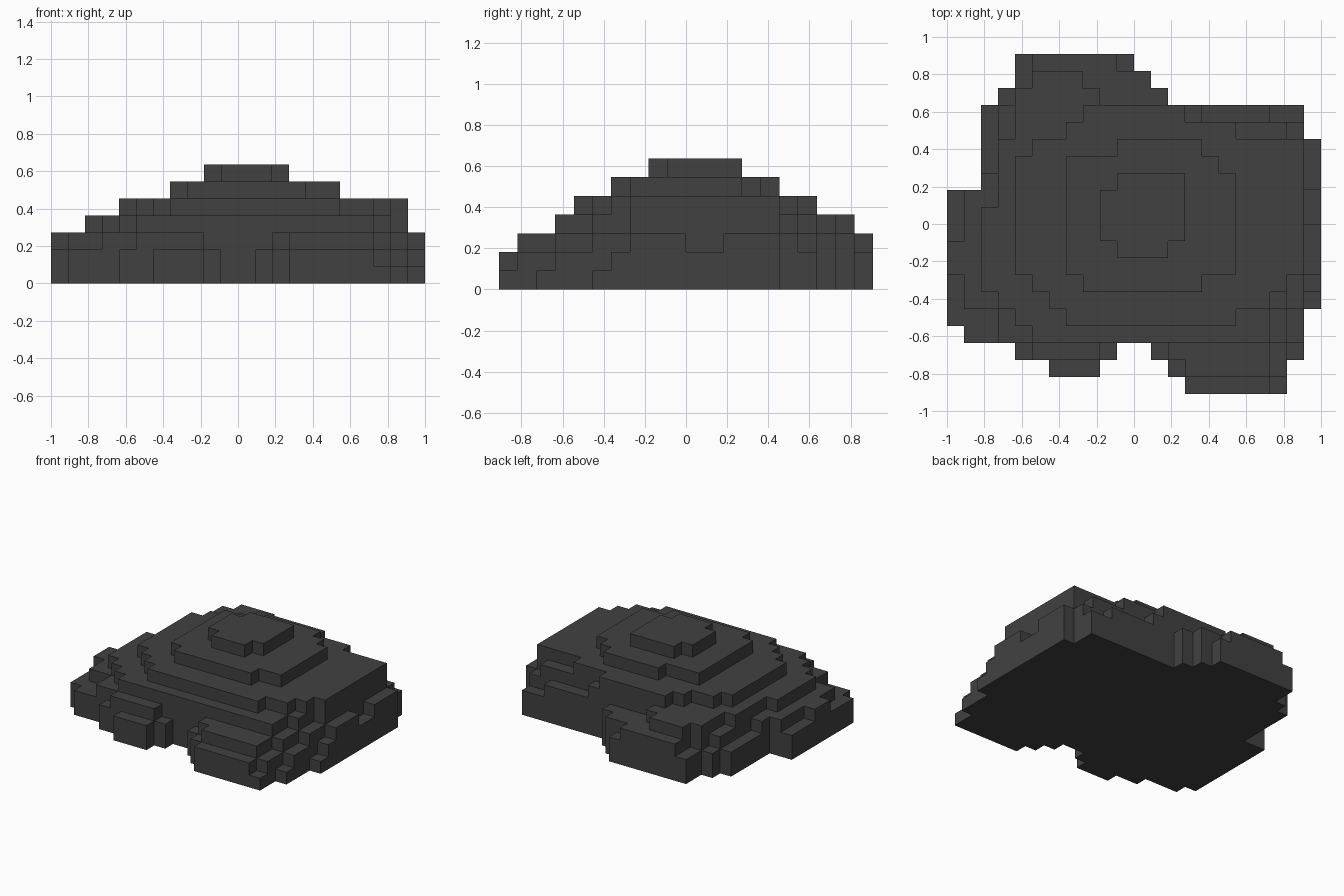
import bpy, bmesh

cube = bpy.data.objects.get("Cube")
if cube:
    bpy.data.objects.remove(cube, do_unlink=True)

UNIT = 1 / 11          # edge length of one block
cells = set()          # occupied blocks (x, y, z)


def layer(z, *bands):
    """Fill one block layer from bands (y0, y1, x0, x1)."""
    for y0, y1, x0, x1 in bands:
        cells.update((x, y, z) for x in range(x0, x1) for y in range(y0, y1))


# Base footprint
layer(0, (9, 10, -7, 0), (8, 9, -7, 1), (7, 8, -8, 2), (5, 7, -9, 10),
      (2, 5, -9, 11), (-5, 2, -11, 11), (-6, -5, -11, 10), (-7, -6, -10, 10),
      (-8, -7, -7, -1), (-8, -7, 1, 10), (-9, -8, -5, -2), (-9, -8, 2, 9),
      (-10, -9, 3, 9))
# Second layer
layer(1, (9, 10, -7, 0), (8, 9, -7, 1), (7, 8, -8, 2), (5, 7, -9, 10),
      (2, 5, -9, 11), (-4, 2, -11, 11), (-6, -4, -11, 10), (-7, -6, -10, 10),
      (-8, -7, -7, -1), (-8, -7, 1, 9), (-9, -8, -5, -2), (-9, -8, 2, 9),
      (-10, -9, 3, 8))
# Third layer, with notched sides
layer(2, (9, 10, -6, -1), (8, 9, -6, 1), (7, 8, -7, 2), (6, 7, -8, 8),
      (5, 6, -8, 10), (3, 5, -8, 11), (2, 3, -9, 11), (0, 2, -10, 10),
      (-1, 0, -10, 11), (-3, -1, -11, 11), (-5, -3, -10, 10), (-7, -5, -8, 9),
      (-8, -7, -6, -2), (-8, -7, 2, 8), (-9, -8, 3, 8))
# Fourth layer
layer(3, (8, 9, -6, -3), (7, 8, -7, -2), (6, 7, -7, 4), (5, 6, -7, 9),
      (1, 5, -8, 10), (-3, 1, -9, 10), (-4, -3, -9, 9), (-5, -4, -8, 9),
      (-6, -5, -7, 8), (-7, -6, -6, 8))
# Fifth layer
layer(4, (6, 7, -3, 3), (5, 6, -4, 6), (4, 5, -6, 10), (-3, 4, -7, 10),
      (-4, -3, -6, 9), (-5, -4, -5, 8), (-6, -5, -4, 6))
# Upper terrace and summit
layer(5, (4, 5, -1, 4), (3, 4, -4, 5), (-3, 3, -4, 6), (-4, -3, -3, 4))
layer(6, (2, 3, -1, 3), (-1, 2, -2, 3), (-2, -1, -1, 2))

# Outer shell: one quad for every exposed block side
bm = bmesh.new()
verts = {}


def vert(p):
    if p not in verts:
        verts[p] = bm.verts.new([c * UNIT for c in p])
    return verts[p]


for cell in sorted(cells):
    for axis in range(3):
        for side in (0, 1):
            near = list(cell)
            near[axis] += 2 * side - 1
            if tuple(near) in cells:
                continue
            u, v = (axis + 1) % 3, (axis + 2) % 3
            quad = []
            for du, dv in ((0, 0), (1, 0), (1, 1), (0, 1)):
                p = list(cell)
                p[axis] += side
                p[u] += du
                p[v] += dv
                quad.append(vert(tuple(p)))
            bm.faces.new(quad if side else quad[::-1])

mesh = bpy.data.meshes.new("stepped_mound")
bm.to_mesh(mesh)
bm.free()
mound = bpy.data.objects.new("stepped_mound", mesh)
bpy.context.collection.objects.link(mound)

# Dark grey stone
stone = bpy.data.materials.new("dark_grey")
stone.use_nodes = True
colour = (0.053, 0.053, 0.053, 1)
stone.diffuse_color = colour
bsdf = next(n for n in stone.node_tree.nodes if n.type == "BSDF_PRINCIPLED")
bsdf.inputs["Base Color"].default_value = colour
mesh.materials.append(stone)
